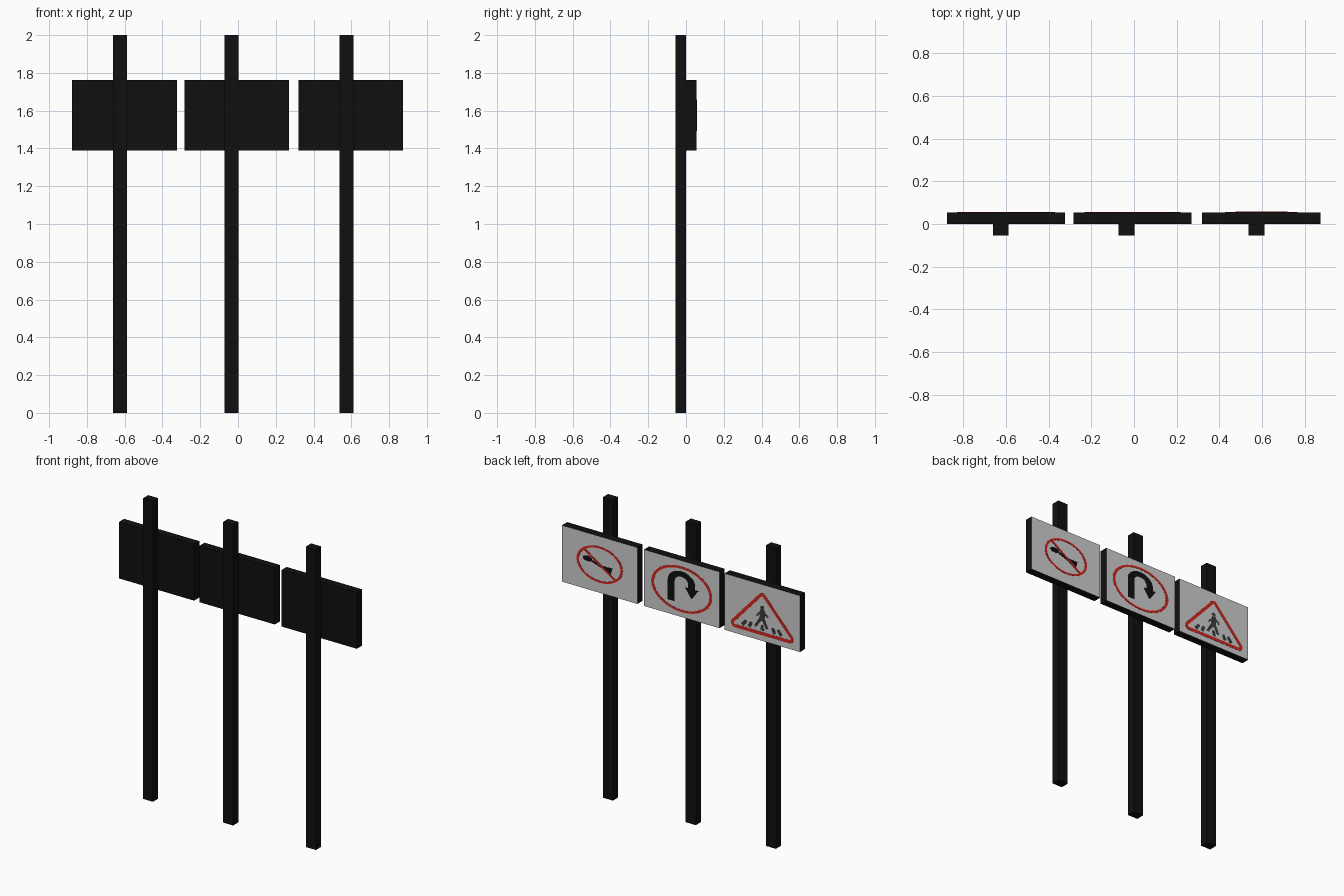
import bpy, bmesh
from math import sin, cos, pi, radians

if "Cube" in bpy.data.objects:
    bpy.data.objects.remove(bpy.data.objects["Cube"])


def material(name, rgb):
    m = bpy.data.materials.new(name)
    m.use_nodes = True
    m.diffuse_color = (*rgb, 1)
    m.node_tree.nodes["Principled BSDF"].inputs["Base Color"].default_value = (*rgb, 1)
    return m


BLACK = material("black", (0.005, 0.005, 0.005))
WHITE = material("sign white", (0.62, 0.62, 0.62))
RED = material("sign red", (0.68, 0.02, 0.015))
GREY = material("dark grey", (0.045, 0.045, 0.045))

BACK = 0.055            # outer face of the boards
BOARD_Z = 1.576         # height of the board centres
BOARD_W, BOARD_H = 0.555, 0.375


def finish(name, bm, *mats):
    bmesh.ops.recalc_face_normals(bm, faces=bm.faces)
    me = bpy.data.meshes.new(name)
    bm.to_mesh(me)
    bm.free()
    for m in mats:
        me.materials.append(m)
    ob = bpy.data.objects.new(name, me)
    bpy.context.collection.objects.link(ob)
    return ob


def box(name, centre, size, *mats):
    bm = bmesh.new()
    bmesh.ops.create_cube(bm, size=1)
    for v in bm.verts:
        v.co = [c + p * s for c, p, s in zip(centre, v.co, size)]
    ob = finish(name, bm, *mats)
    return ob


def plate(name, cx, loops, mat, layer=1, closed=True):
    """Thin plate on a board: one outline, or a band between two outlines.
    Points are (right, up) from the board centre as the reader sees it."""
    bm = bmesh.new()
    rows = [[bm.verts.new((cx - u, BACK, BOARD_Z + v)) for u, v in lp] for lp in loops]
    if len(rows) == 1:
        bm.faces.new(rows[0])
    else:
        a, b = rows
        n = len(a)
        for i in range(n if closed else n - 1):
            j = (i + 1) % n
            bm.faces.new((a[i], a[j], b[j], b[i]))
    ext = bmesh.ops.extrude_face_region(bm, geom=bm.faces[:])["geom"]
    tops = [g for g in ext if isinstance(g, bmesh.types.BMVert)]
    bmesh.ops.translate(bm, verts=tops, vec=(0, 0.0015 * layer, 0))
    return finish(name, bm, mat)


def arc(u, v, a, b, start=0, end=360, n=48):
    steps = n if end - start == 360 else n - 1
    angles = [radians(start + (end - start) * i / steps) for i in range(n)]
    return [(u + a * cos(t), v + b * sin(t)) for t in angles]


def bar(p, q, w0, w1):
    """Tapered bar from p to q."""
    dx, dy = q[0] - p[0], q[1] - p[1]
    d = (dx * dx + dy * dy) ** 0.5
    nx, ny = -dy / d / 2, dx / d / 2
    return [(p[0] + nx * w0, p[1] + ny * w0), (q[0] + nx * w1, q[1] + ny * w1),
            (q[0] - nx * w1, q[1] - ny * w1), (p[0] - nx * w0, p[1] - ny * w0)]


# Posts and boards
signs = {"crossing": (-0.625, -0.6), "turn": (-0.035, -0.007), "horn": (0.575, 0.597)}
for key, (px, bx) in signs.items():
    box(key + "_post", (px, -0.0275, 1), (0.074, 0.055, 2), BLACK)
    board = box(key + "_board", (bx, BACK / 2, BOARD_Z), (BOARD_W, BACK, BOARD_H), BLACK, WHITE)
    for f in board.data.polygons:
        f.material_index = int(f.normal.y > 0.9)

# No-horn sign: ring, horn and slash
cx = signs["horn"][1]
plate("horn_ring", cx, [arc(0, 0, 0.17, 0.12), arc(0, 0, 0.153, 0.107)], RED)
plate("horn_bulb", cx, [arc(-0.09, 0.018, 0.034, 0.018, n=20)], BLACK)
plate("horn_tube", cx, [bar((-0.07, 0.014), (0.03, -0.016), 0.012, 0.018)], BLACK)
plate("horn_bell", cx, [bar((0.02, -0.012), (0.085, -0.03), 0.018, 0.058)], BLACK)
plate("horn_slash", cx, [bar((-0.118, 0.078), (0.118, -0.078), 0.013, 0.013)], RED, 2)

# U-turn sign: ring and bent arrow
cx = signs["turn"][1]
plate("turn_ring", cx, [arc(0, -0.003, 0.224, 0.151), arc(0, -0.003, 0.204, 0.137)], RED)
outer = [(-0.102, -0.095)] + arc(-0.002, 0.04, 0.1, 0.075, 0, 180)[::-1] + [(0.098, 0.015)]
inner = [(-0.052, -0.095)] + arc(-0.002, 0.04, 0.05, 0.04, 0, 180)[::-1] + [(0.048, 0.015)]
plate("turn_arrow_bend", cx, [outer, inner], BLACK, closed=False)
plate("turn_arrow_head", cx, [[(0.025, 0.017), (0.122, 0.017), (0.073, -0.05)]], BLACK)

# Crossing sign: rounded triangle, walker and stripes
cx = signs["crossing"][1]


def rounded_triangle(r):
    pts = []
    for u, v, start in ((0, 0.1, 32), (-0.2, -0.12, 148), (0.2, -0.12, 270)):
        pts += arc(u, v, r, r, start, start + 118, n=8)
    return pts


plate("crossing_triangle", cx, [rounded_triangle(0.03), rounded_triangle(0.009)], RED)
plate("walker_head", cx, [arc(0.0, 0.032, 0.014, 0.013, n=16)], GREY)
limbs = {
    "body": ((0, 0.018), (-0.002, -0.045), 0.03, 0.034),
    "left_arm": ((-0.004, 0.01), (-0.042, -0.03), 0.014, 0.011),
    "right_arm": ((0.004, 0.01), (0.042, -0.022), 0.014, 0.011),
    "back_leg": ((-0.008, -0.038), (-0.052, -0.102), 0.022, 0.016),
    "front_leg": ((0.004, -0.038), (0.036, -0.1), 0.022, 0.016),
}
for part, (p, q, w0, w1) in limbs.items():
    plate("walker_" + part, cx, [bar(p, q, w0, w1)], GREY)
for i, u in enumerate((-0.135, -0.09, 0.0, 0.085, 0.13)):
    plate(f"crossing_stripe_{i + 1}", cx,
          [bar((u * 0.88, -0.083), (u * 1.08, -0.118), 0.018, 0.024)], GREY)
